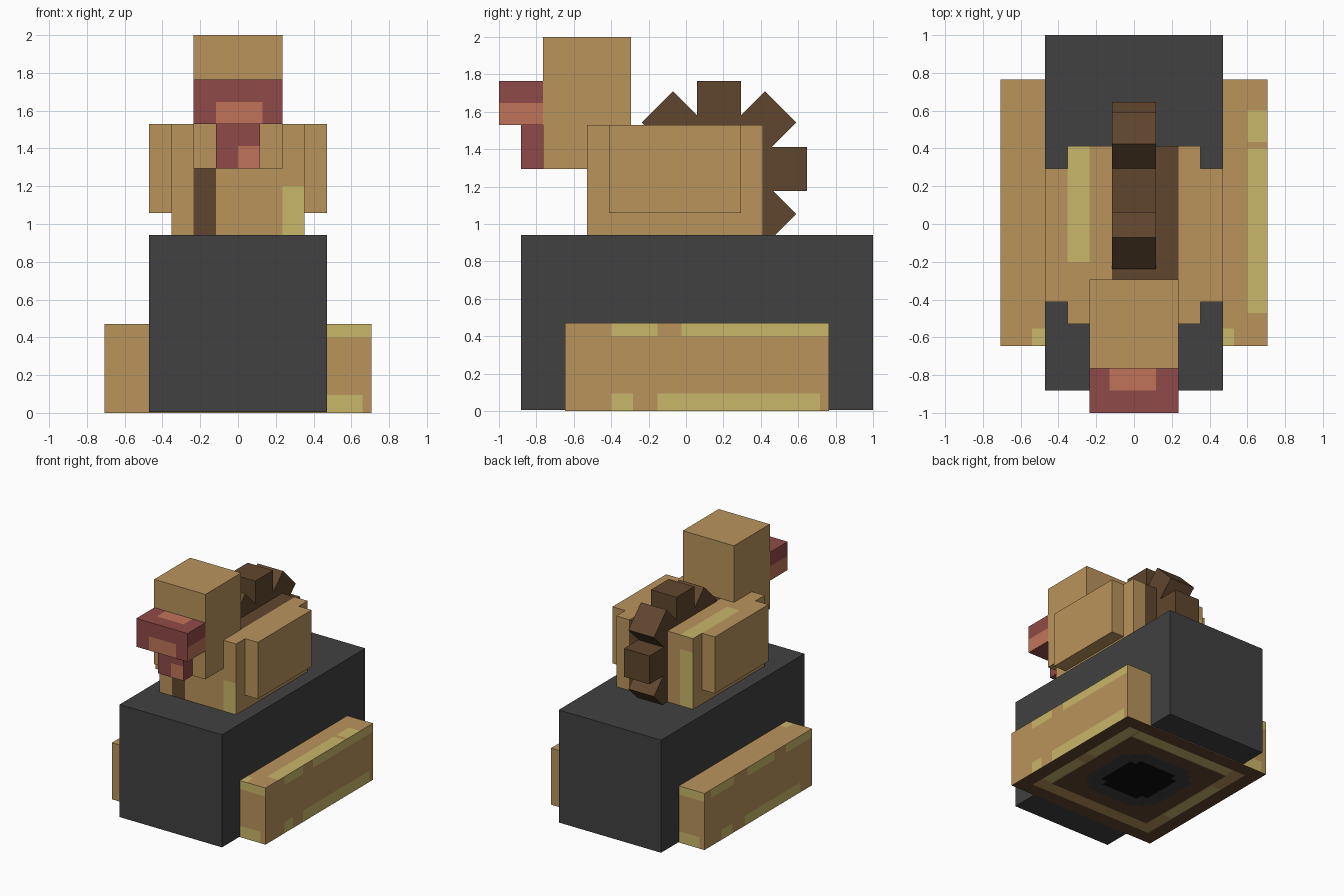
import bpy, bmesh, math
from mathutils import Vector, Matrix

cube = bpy.data.objects.get("Cube")
if cube:
    bpy.data.objects.remove(cube, do_unlink=True)

U = 2 / 17  # one block unit


def linear(c):
    c /= 255
    return c / 12.92 if c <= 0.04045 else ((c + 0.055) / 1.055) ** 2.4


def material(name, rgb):
    m = bpy.data.materials.new(name)
    col = [linear(c) for c in rgb] + [1.0]
    m.use_nodes = True
    m.diffuse_color = col
    bsdf = next(n for n in m.node_tree.nodes if n.type == 'BSDF_PRINCIPLED')
    bsdf.inputs["Base Color"].default_value = col
    return m


MATS = {
    "tan": material("tan", (186, 148, 92)),
    "straw": material("straw", (201, 183, 106)),
    "brown": material("brown", (96, 70, 46)),
    "charcoal": material("charcoal", (65, 65, 65)),
    "black": material("black", (12, 12, 12)),
    "red": material("red", (143, 74, 71)),
    "salmon": material("salmon", (193, 116, 90)),
}


def box(name, lo, hi, color, patches=(), tilt=0):
    """Box in block units. Each patch is (side, a0, a1, b0, b1, colour): a
    rectangle cut into one side, measured along that side's two other axes."""
    lo, hi = Vector(lo), Vector(hi)
    mid = (lo + hi) / 2
    bm = bmesh.new()
    bmesh.ops.create_cube(bm, size=1)
    bmesh.ops.scale(bm, vec=hi - lo, verts=bm.verts)
    bmesh.ops.translate(bm, vec=mid, verts=bm.verts)
    names = [color]
    # cut along the edges of every patch
    cuts = set()
    for side, a0, a1, b0, b1, col in patches:
        a, b = [i for i in range(3) if i != "xyz".index(side[1])]
        cuts |= {(a, a0), (a, a1), (b, b0), (b, b1)}
        if col not in names:
            names.append(col)
    for axis, value in sorted(cuts):
        if lo[axis] + 1e-4 < value < hi[axis] - 1e-4:
            normal, point = Vector(), Vector()
            normal[axis], point[axis] = 1, value
            bmesh.ops.bisect_plane(bm, geom=bm.verts[:] + bm.edges[:] + bm.faces[:],
                                   plane_co=point, plane_no=normal)
    # colour the faces inside each patch, later patches on top
    bm.normal_update()
    for f in bm.faces:
        c = f.calc_center_median()
        for side, a0, a1, b0, b1, col in patches:
            axis = "xyz".index(side[1])
            a, b = [i for i in range(3) if i != axis]
            sign = 1 if side[0] == "+" else -1
            if f.normal[axis] * sign > 0.9 and a0 < c[a] < a1 and b0 < c[b] < b1:
                f.material_index = names.index(col)
    if tilt:
        bmesh.ops.rotate(bm, cent=mid, matrix=Matrix.Rotation(math.radians(tilt), 3, 'X'),
                         verts=bm.verts)
    bmesh.ops.scale(bm, vec=(U, U, U), verts=bm.verts)
    me = bpy.data.meshes.new(name)
    bm.to_mesh(me)
    bm.free()
    for n in names:
        me.materials.append(MATS[n])
    ob = bpy.data.objects.new(name, me)
    bpy.context.collection.objects.link(ob)
    return ob


# Dark pedestal block
box("pedestal", (-4, -7.5, 0.04), (4, 8.5, 8), "charcoal")

# Wide low base crossing the pedestal, with straw dashes and a ringed underside
base = [
    # left side
    ("+x", -3.4, -1.3, 3.4, 4, "straw"), ("+x", -0.2, 6.5, 3.4, 4, "straw"),
    ("+x", -3.4, -2.4, 0, 0.8, "straw"), ("+x", -1.3, 6.1, 0, 0.8, "straw"),
    # right side
    ("-x", 3.2, 5.8, 3.4, 4, "straw"), ("-x", -1.3, 1.7, 3.4, 4, "straw"),
    ("-x", -5.5, -2.6, 3.4, 4, "straw"), ("-x", 3.4, 4.6, 0, 0.7, "straw"),
    ("-x", -4.2, 2, 0, 0.7, "straw"),
    # front, back and top
    ("-y", 4, 6, 3.4, 4, "straw"), ("-y", 4, 5.6, 0, 0.8, "straw"),
    ("+y", -6, -4, 3.4, 4, "straw"), ("+y", -5.6, -4, 0, 0.8, "straw"),
    ("+z", 5.1, 6, 3.7, 5.1, "straw"), ("+z", 5.1, 6, -4, 3.4, "straw"),
    ("+z", -4.6, -4, -5.5, -4.7, "straw"), ("+z", 4, 4.5, -5.5, -4.7, "straw"),
    # underside rings (centred on y = 0.5)
    ("-z", -6, 6, -5.5, 6.5, "brown"), ("-z", -5, 5, -4.5, 5.5, "tan"),
    ("-z", 4.2, 5, -3.5, 0, "straw"), ("-z", 4.2, 5, 1, 5.5, "straw"),
    ("-z", -4, 4, 4.7, 5.5, "straw"), ("-z", -5, -4.2, -2, 3, "straw"),
    ("-z", -4.1, 4.1, -3.6, 4.6, "brown"),
    ("-z", -3, 3, -1.5, 2.5, "charcoal"), ("-z", -2, 2, -2.5, 3.5, "charcoal"),
    ("-z", -2.5, 2.5, -2, 3, "charcoal"),
    ("-z", -2, 2, -1, 2, "black"), ("-z", -1.5, 1.5, -1.5, 2.5, "black"),
]
box("base", (-6, -5.5, 0), (6, 6.5, 4), "tan", base)

# Bird body with brown back and straw patches
box("body", (-3, -4.5, 7), (3, 3.5, 13), "tan", [
    ("+z", -1, 2, -4.5, 3.5, "brown"), ("+z", -3, -2, -1.7, 3.5, "straw"),
    ("-y", -2, -1, 7, 13, "brown"), ("-y", 2, 3, 7, 10.2, "straw"),
    ("+y", -1, 2, 7, 13, "brown"), ("+y", -3, -2, 7, 12, "straw"),
])

# Wings
for name, x in (("left_wing", 3), ("right_wing", -4)):
    box(name, (x, -3.5, 9), (x + 1, 2.5, 13), "tan")

# Head, beak and wattle
box("head", (-2, -6.5, 11), (2, -2.5, 17), "tan")
box("beak", (-2, -8.5, 13), (2, -6.5, 15), "red", [
    ("+x", -8.5, -6.5, 13, 14, "salmon"), ("-x", -8.5, -6.5, 13, 14, "salmon"),
    ("-y", -1, 1.1, 13, 14, "salmon"), ("+z", -1.1, 1, -7.5, -6.5, "salmon"),
])
box("wattle", (-1, -7.5, 11), (1, -6.5, 13), "red", [("-y", 0, 1, 11, 12, "salmon")])

# Fan of tail feathers curving over the back
fan = [(-0.6, 13.12, 45), (1.5, 14, 0), (3.6, 13.12, 45), (4.5, 11, 0), (3.6, 8.95, 45)]
for i, (y, z, tilt) in enumerate(fan, 1):
    box(f"tail_feather_{i}", (-1, y - 1, z - 1), (1, y + 1, z + 1), "brown", tilt=tilt)
